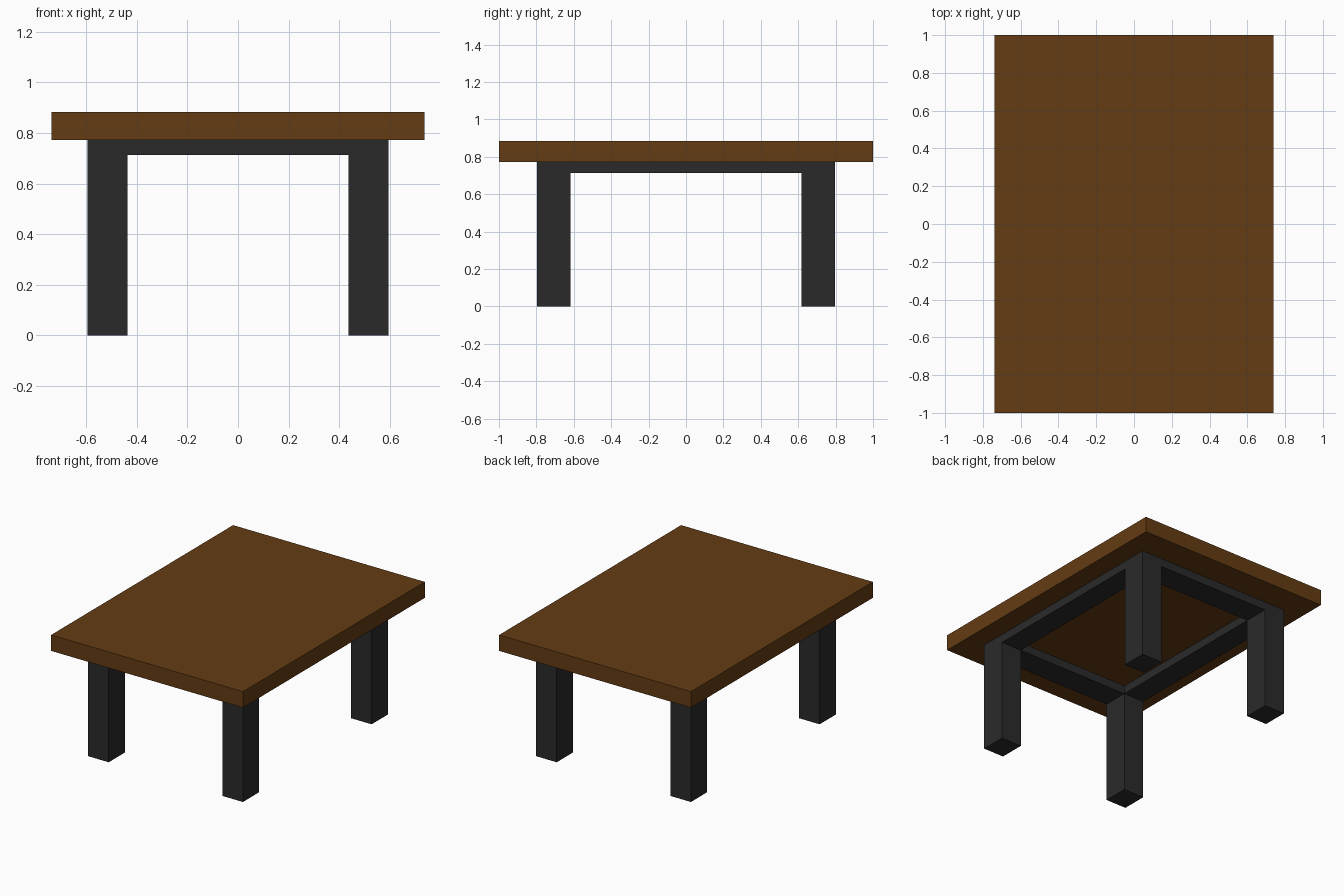
import bpy, bmesh

if "Cube" in bpy.data.objects:
    bpy.data.objects.remove(bpy.data.objects["Cube"])

TOP_X, TOP_Y = 0.738, 1.0          # tabletop half sizes
OUT_X, OUT_Y = 0.596, 0.797        # outer faces of legs and apron
IN_X, IN_Y = 0.437, 0.618          # inner faces of legs and apron
Z_APRON, Z_UNDER, Z_TOP = 0.714, 0.772, 0.883


def material(name, color):
    mat = bpy.data.materials.new(name)
    mat.diffuse_color = (*color, 1)
    mat.use_nodes = True
    mat.node_tree.nodes["Principled BSDF"].inputs["Base Color"].default_value = mat.diffuse_color
    return mat


def add_object(name, bm, mat):
    bmesh.ops.recalc_face_normals(bm, faces=bm.faces)
    mesh = bpy.data.meshes.new(name)
    bm.to_mesh(mesh)
    bm.free()
    mesh.materials.append(mat)
    obj = bpy.data.objects.new(name, mesh)
    bpy.context.collection.objects.link(obj)


def extrude_to(bm, faces, z):
    """Extrude faces vertically so their copies lie at height z."""
    geom = bmesh.ops.extrude_face_region(bm, geom=faces)["geom"]
    for v in geom:
        if isinstance(v, bmesh.types.BMVert):
            v.co.z = z


wood = material("wood", (0.127, 0.045, 0.0065))
dark = material("dark_metal", (0.023, 0.023, 0.023))

# Tabletop slab
bm = bmesh.new()
bmesh.ops.create_cube(bm, size=2)
for v in bm.verts:
    v.co = (v.co.x * TOP_X, v.co.y * TOP_Y, Z_TOP if v.co.z > 0 else Z_UNDER)
add_object("tabletop", bm, wood)

# Base: flat ring of cells, thickened into the apron, corner cells pulled down as legs
bm = bmesh.new()
xs, ys = (-OUT_X, -IN_X, IN_X, OUT_X), (-OUT_Y, -IN_Y, IN_Y, OUT_Y)
grid = [[bm.verts.new((x, y, Z_UNDER)) for y in ys] for x in xs]
ring, corners = [], []
for i in range(3):
    for j in range(3):
        if (i, j) != (1, 1):
            ring.append(bm.faces.new((grid[i][j], grid[i + 1][j],
                                      grid[i + 1][j + 1], grid[i][j + 1])))
geom = bmesh.ops.extrude_face_region(bm, geom=ring, use_keep_orig=True)["geom"]
for item in geom:
    if isinstance(item, bmesh.types.BMVert):
        item.co.z = Z_APRON
for f in geom:
    if isinstance(f, bmesh.types.BMFace):
        c = f.calc_center_median()
        if abs(c.x) > IN_X and abs(c.y) > IN_Y:
            corners.append(f)
for f in corners:
    extrude_to(bm, [f], 0)
bmesh.ops.delete(bm, geom=[f for f in corners if f.is_valid], context="FACES_ONLY")
add_object("legs_and_apron", bm, dark)
